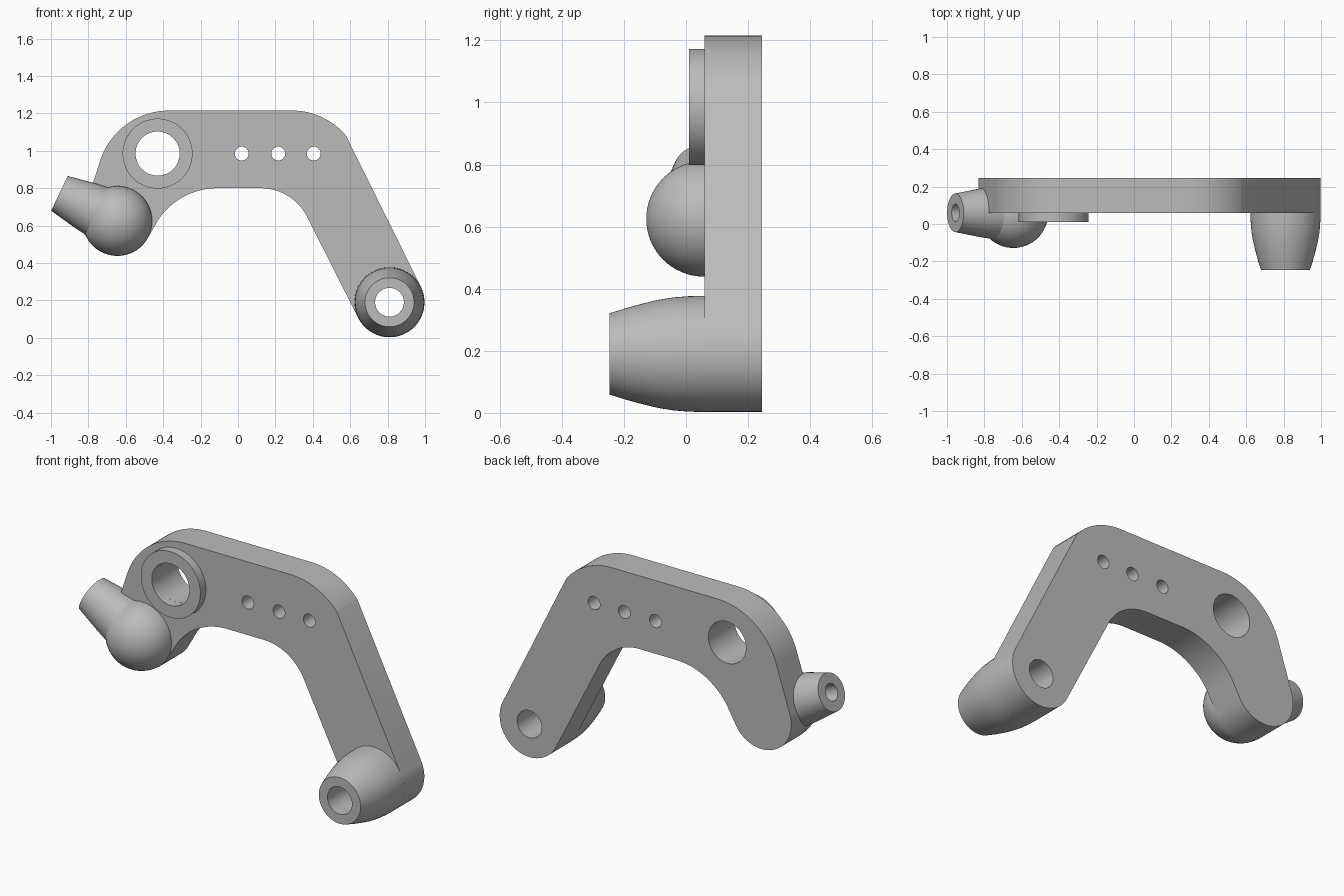
import bpy
import bmesh
from math import sin, cos, radians, pi
from mathutils import Vector

cube = bpy.data.objects.get("Cube")
if cube:
    bpy.data.objects.remove(cube, do_unlink=True)

grey = bpy.data.materials.new("plain grey")
grey.use_nodes = True
GREY = (0.5, 0.5, 0.5, 1)
grey.diffuse_color = GREY
grey.node_tree.nodes["Principled BSDF"].inputs["Base Color"].default_value = GREY

FRONT, BACK = 0.06, 0.245      # plate faces in y
R = 0.187                      # radius of the rounded plate ends
BOSS = (0.81, 0.19)            # centres in (x, z)
BALL = (-0.645, 0.625)
RING = (-0.43, 0.985)


def arc(centre, r, start, end, steps=24):
    angles = [radians(start + (end - start) * i / steps) for i in range(steps + 1)]
    return [(centre[0] + r * cos(a), centre[1] + r * sin(a)) for a in angles]


def finish(obj):
    bpy.ops.object.select_all(action="DESELECT")
    obj.select_set(True)
    bpy.context.view_layer.objects.active = obj
    if obj.type == "CURVE":
        bpy.ops.object.convert(target="MESH")
        obj = bpy.context.view_layer.objects.active
        bm = bmesh.new()
        bm.from_mesh(obj.data)
        bmesh.ops.remove_doubles(bm, verts=bm.verts, dist=0.0001)
        bmesh.ops.recalc_face_normals(bm, faces=bm.faces)
        bm.to_mesh(obj.data)
        bm.free()
    obj.data.materials.clear()
    obj.data.materials.append(grey)
    bpy.ops.object.shade_smooth_by_angle(angle=radians(30))


def lathe(name, profile, origin, axis, closed=True, sides=64):
    """Turn a (radius, height) profile around an axis."""
    bm = bmesh.new()
    verts = [bm.verts.new((r, 0, h)) for r, h in profile]
    edges = [bm.edges.new(pair) for pair in zip(verts, verts[1:])]
    if closed:
        edges.append(bm.edges.new((verts[-1], verts[0])))
    bmesh.ops.spin(bm, geom=verts + edges, cent=(0, 0, 0), axis=(0, 0, 1),
                   angle=2 * pi, steps=sides, use_duplicate=False)
    bmesh.ops.remove_doubles(bm, verts=bm.verts, dist=0.0001)
    bmesh.ops.recalc_face_normals(bm, faces=bm.faces)
    mesh = bpy.data.meshes.new(name)
    bm.to_mesh(mesh)
    bm.free()
    obj = bpy.data.objects.new(name, mesh)
    bpy.context.collection.objects.link(obj)
    obj.location = origin
    obj.rotation_euler = Vector(axis).to_track_quat("Z", "Y").to_euler()
    finish(obj)


# Bent plate: outline of arcs joined by straight edges, plus round holes
outline = (
    arc((0.29, 0.84), 0.375, 40, 90)            # upper right corner
    + arc((-0.37, 0.83), 0.385, 90, 162)        # upper left corner
    + arc(BALL, R, 162, 327, 40)                # short arm end
    + arc((-0.11, 0.42), 0.38, 147, 90)         # left inner bend
    + arc((0.12, 0.52), 0.28, 90, 26.6)         # right inner bend
    + arc(BOSS, R, 206.6, 386.6, 40)            # long arm end
)
holes = [(RING, 0.118), (BOSS, 0.077)] + [((x, 0.985), 0.037) for x in (0.02, 0.215, 0.405)]

curve = bpy.data.curves.new("bent_plate", "CURVE")
curve.dimensions = "2D"
curve.fill_mode = "BOTH"
curve.extrude = (BACK - FRONT) / 2
for loop in [outline] + [arc(c, r, 0, 360, 48)[:-1] for c, r in holes]:
    spline = curve.splines.new("POLY")
    spline.points.add(len(loop) - 1)
    for point, (x, z) in zip(spline.points, loop):
        point.co = (x, z, 0, 1)
    spline.use_cyclic_u = True
plate = bpy.data.objects.new("bent_plate", curve)
bpy.context.collection.objects.link(plate)
plate.rotation_euler = (pi / 2, 0, 0)
plate.location.y = (FRONT + BACK) / 2
finish(plate)

# Raised ring around the large hole
lathe("raised_ring", [(0.118, 0), (R, 0), (R, 0.05), (0.118, 0.05)],
      (RING[0], FRONT, RING[1]), (0, -1, 0))

# Hollow tapered boss on the long arm
lathe("tapered_boss",
      [(0.077, 0), (R, 0), (0.186, 0.05), (0.182, 0.1), (0.174, 0.15),
       (0.162, 0.2), (0.147, 0.255), (0.131, 0.306), (0.077, 0.306)],
      (BOSS[0], FRONT, BOSS[1]), (0, -1, 0))

# Ball on the short arm
bpy.ops.mesh.primitive_uv_sphere_add(segments=64, ring_count=32, radius=0.186,
                                     location=(BALL[0], FRONT - 0.002, BALL[1]),
                                     rotation=(pi / 2, 0, 0))
ball = bpy.context.object
ball.name = "ball"
finish(ball)

# Angled spout leaving the ball, with a blind hole in its end
lathe("angled_spout",
      [(0, 0), (0.153, 0), (0.144, 0.1), (0.129, 0.2), (0.103, 0.343),
       (0.047, 0.343), (0.047, 0.17), (0, 0.17)],
      (BALL[0], FRONT, BALL[1]), (-0.903, 0, 0.43), closed=False)
